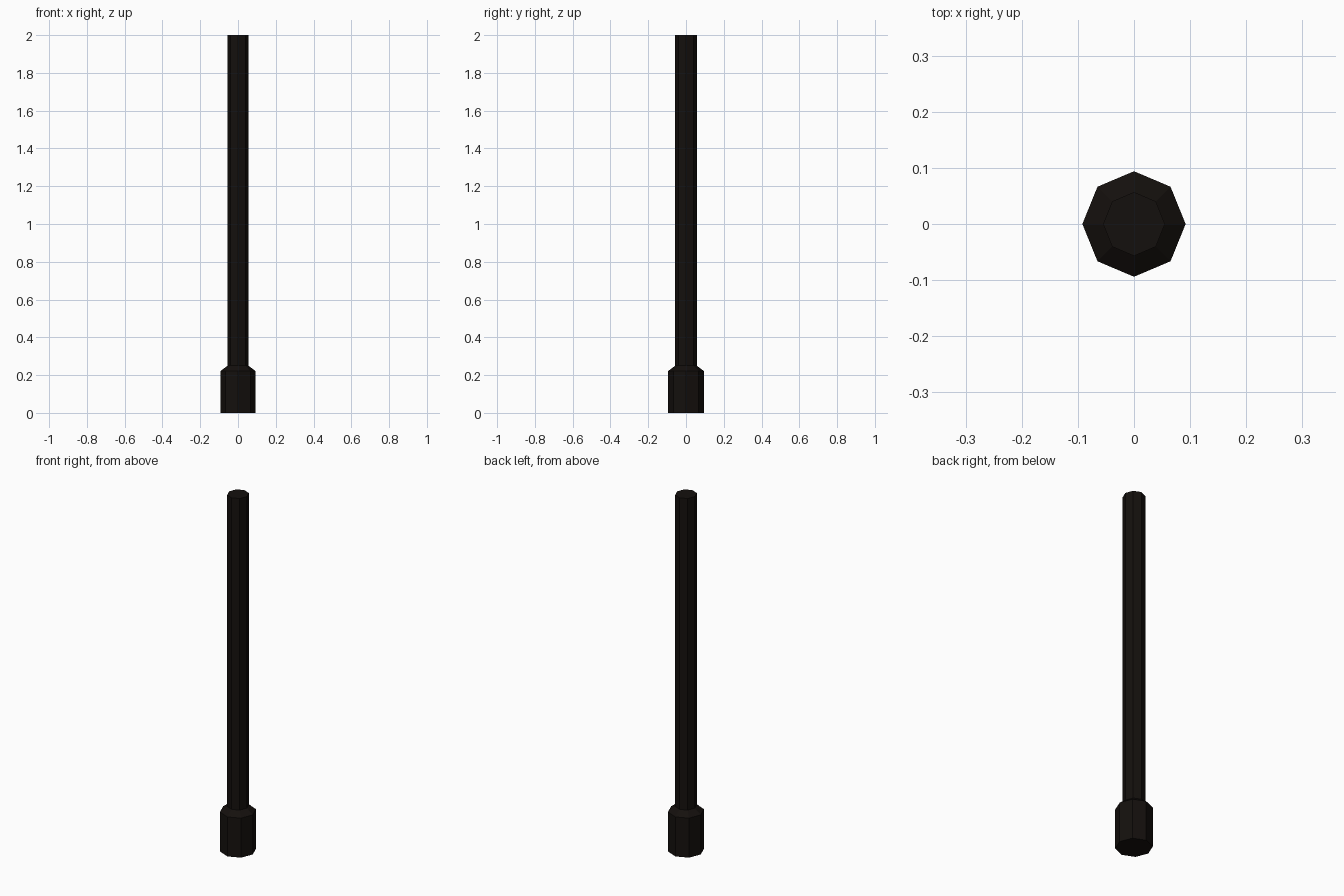
import bpy, bmesh
from math import cos, sin, tau

if "Cube" in bpy.data.objects:
    bpy.data.objects.remove(bpy.data.objects["Cube"])

SIDES = 8

dark = bpy.data.materials.new("dark_metal")
dark.diffuse_color = (0.007, 0.005, 0.004, 1)
dark.use_nodes = True
dark.node_tree.nodes["Principled BSDF"].inputs["Base Color"].default_value = dark.diffuse_color


def lathe(name, profile):
    """Closed eight-sided solid from (x radius, y radius, z) rings."""
    bm = bmesh.new()
    rings = [[bm.verts.new((rx * cos(tau * i / SIDES), ry * sin(tau * i / SIDES), z))
              for i in range(SIDES)] for rx, ry, z in profile]
    for low, high in zip(rings, rings[1:]):
        for i in range(SIDES):
            j = (i + 1) % SIDES
            bm.faces.new((low[i], low[j], high[j], high[i]))
    bm.faces.new(rings[0][::-1])
    bm.faces.new(rings[-1])
    mesh = bpy.data.meshes.new(name)
    bm.to_mesh(mesh)
    bm.free()
    mesh.materials.append(dark)
    obj = bpy.data.objects.new(name, mesh)
    bpy.context.collection.objects.link(obj)
    return obj


# Post: thick foot, sloped shoulder and long slim pole in one skin
lathe("post", [(0.092, 0.094, 0), (0.092, 0.094, 0.222),
               (0.055, 0.057, 0.25), (0.055, 0.057, 2.0)])
